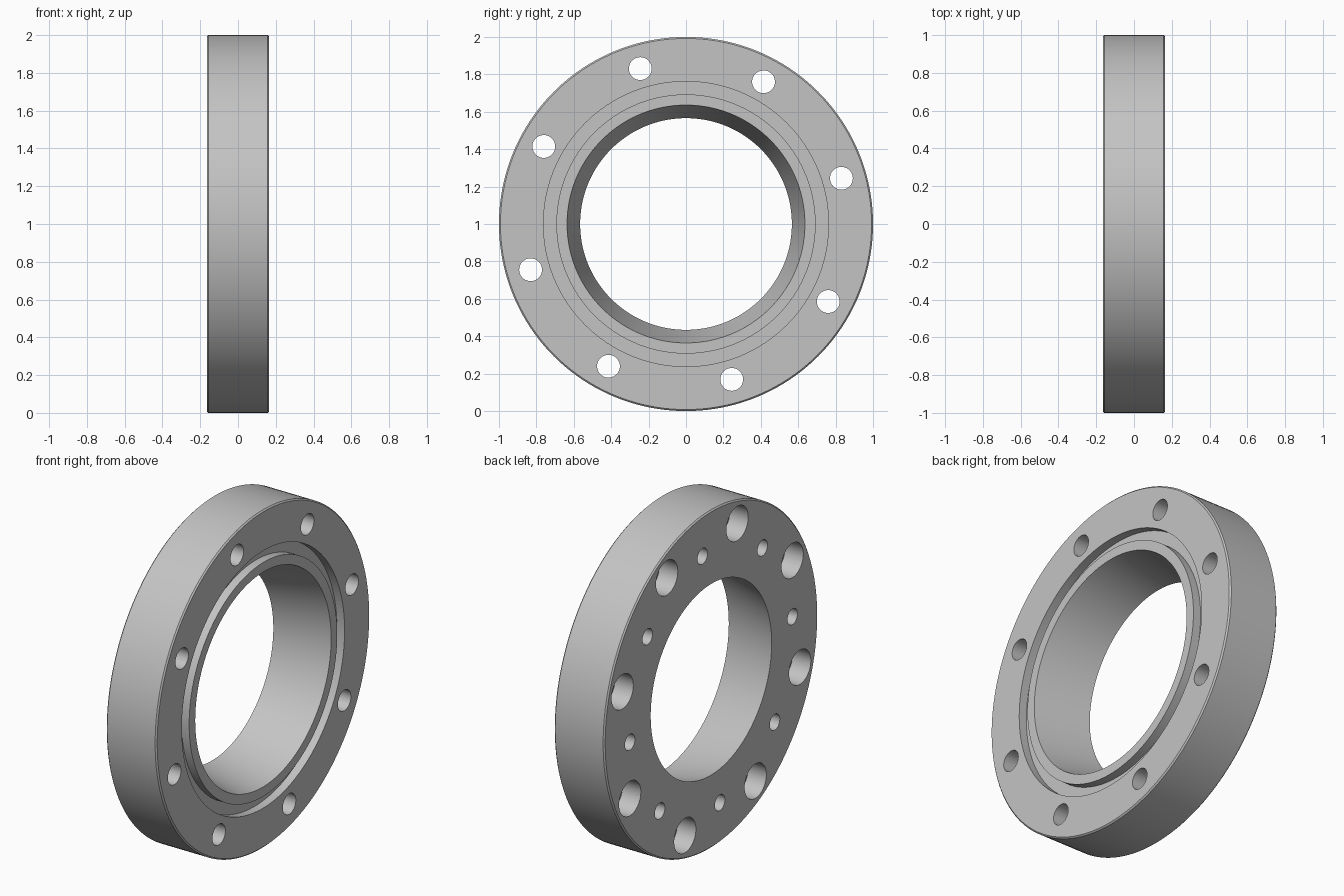
import bpy
import bmesh
from math import cos, sin, tau, radians

if "Cube" in bpy.data.objects:
    bpy.data.objects.remove(bpy.data.objects["Cube"], do_unlink=True)

HALF = 0.165         # half thickness along x
CHAMFER = 0.008
BOLT_RADIUS = 0.866
TAPPED_RADIUS = 0.765
COUNT = 8
FIRST_ANGLE = radians(16.4)

steel = bpy.data.materials.new("steel grey")
steel.use_nodes = True
GREY = (0.55, 0.55, 0.55, 1)
steel.diffuse_color = GREY
steel.node_tree.nodes["Principled BSDF"].inputs["Base Color"].default_value = GREY


def lathe(bm, profile, segments, y=0.0, z=0.0, ring=False):
    """Turn (x, radius) points about an x-parallel axis; ring closes the profile."""
    loops = []
    for x, r in profile:
        loops.append([bm.verts.new((x, y + r * cos(tau * i / segments),
                                    z + r * sin(tau * i / segments)))
                      for i in range(segments)])
    pairs = list(zip(loops, loops[1:]))
    if ring:
        pairs.append((loops[-1], loops[0]))
    for a, b in pairs:
        for i in range(segments):
            j = (i + 1) % segments
            bm.faces.new((a[i], a[j], b[j], b[i]))
    if not ring:
        bm.faces.new(loops[0])
        bm.faces.new(loops[-1])


def make_object(name, bm):
    bmesh.ops.recalc_face_normals(bm, faces=bm.faces)
    mesh = bpy.data.meshes.new(name)
    bm.to_mesh(mesh)
    bm.free()
    mesh.materials.append(steel)
    obj = bpy.data.objects.new(name, mesh)
    obj.location.z = 1
    bpy.context.collection.objects.link(obj)
    return obj


# Flange body: chamfered rim, tapered bore, groove in the +x face
bm = bmesh.new()
groove_floor = HALF - 0.05
lathe(bm, [(-HALF, 0.566), (-HALF, 1 - CHAMFER), (-HALF + CHAMFER, 1),
           (HALF - CHAMFER, 1), (HALF, 1 - CHAMFER), (HALF, 0.762),
           (groove_floor, 0.762), (groove_floor, 0.693),
           (HALF, 0.693), (HALF, 0.636)], 160, ring=True)
flange = make_object("flange_ring", bm)

# Cutters: counterbored bolt holes, with blind holes midway between them
bm = bmesh.new()
bore_floor = -HALF + 0.12
for k in range(COUNT):
    a = FIRST_ANGLE + tau * k / COUNT
    lathe(bm, [(-HALF - 0.1, 0.102), (bore_floor, 0.102),
               (bore_floor, 0.061), (HALF + 0.1, 0.061)], 40,
          BOLT_RADIUS * cos(a), BOLT_RADIUS * sin(a))
    a += tau / COUNT / 2
    lathe(bm, [(-HALF - 0.1, 0.047), (-HALF + 0.2, 0.047)], 32,
          TAPPED_RADIUS * cos(a), TAPPED_RADIUS * sin(a))
cutter = make_object("hole_cutter", bm)
cutter.hide_render = True

# Cut the holes and shade the turned surfaces smooth
cut = flange.modifiers.new("holes", 'BOOLEAN')
cut.operation = 'DIFFERENCE'
cut.solver = 'EXACT'
cut.object = cutter
bpy.ops.object.select_all(action='DESELECT')
flange.select_set(True)
bpy.context.view_layer.objects.active = flange
bpy.ops.object.modifier_apply(modifier=cut.name)
bpy.data.objects.remove(cutter, do_unlink=True)
bpy.ops.object.shade_smooth_by_angle(angle=radians(30))
